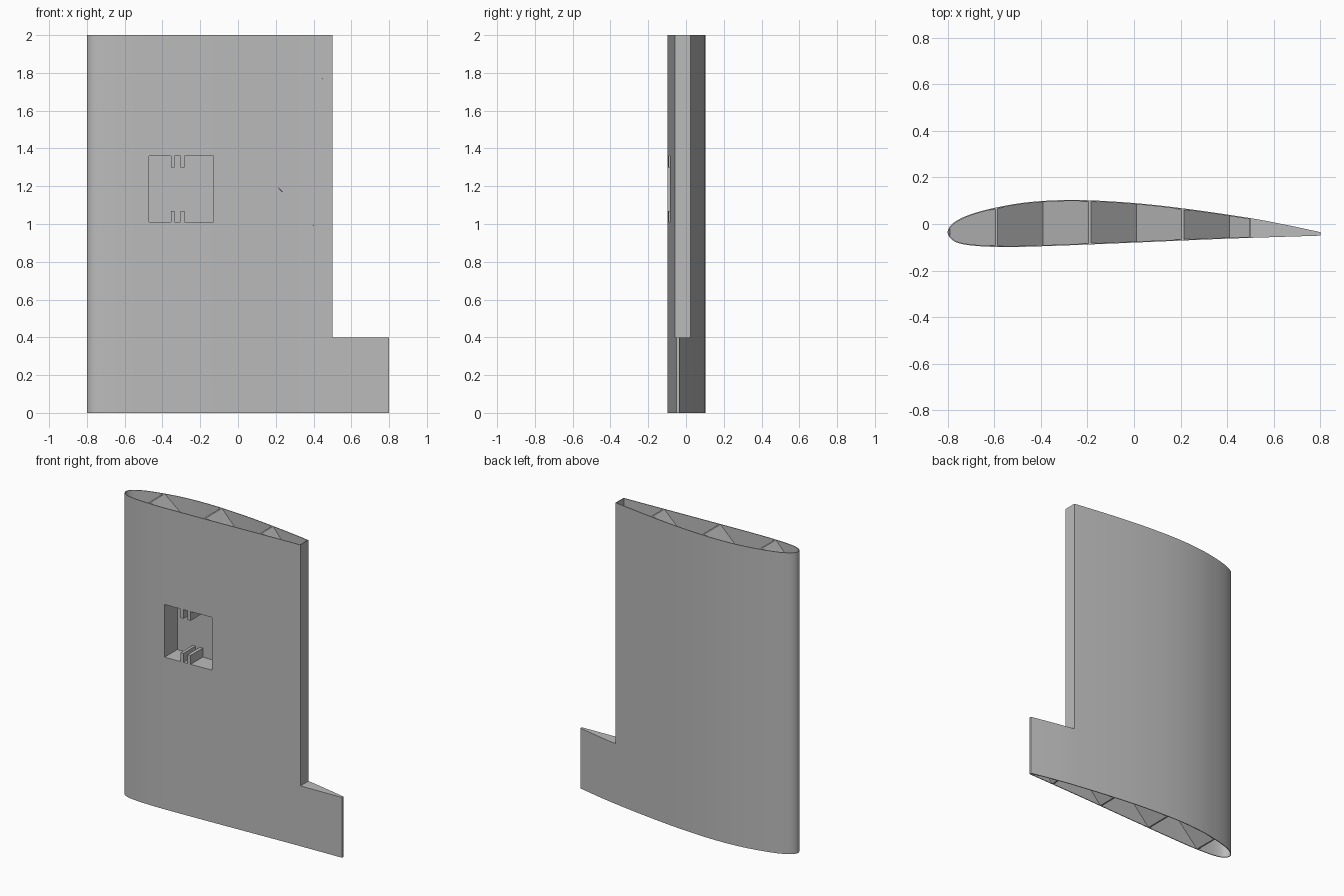
import bpy
import bmesh
import math
from mathutils import Vector

old = bpy.data.objects.get("Cube")
if old:
    bpy.data.objects.remove(old, do_unlink=True)

SKIN = 0.005          # wall thickness
STEP_X, STEP_Z = 0.5, 0.4   # corner notch at the trailing edge

grey = bpy.data.materials.new("plain_grey")
grey.use_nodes = True
grey.diffuse_color = (0.5, 0.5, 0.5, 1)
grey.node_tree.nodes["Principled BSDF"].inputs["Base Color"].default_value = (0.5, 0.5, 0.5, 1)


def prism(name, points, direction):
    """Closed solid: a flat polygon swept along a direction."""
    bm = bmesh.new()
    base = bm.faces.new([bm.verts.new(p) for p in points])
    swept = bmesh.ops.extrude_face_region(bm, geom=[base], use_keep_orig=True)
    moved = [g for g in swept["geom"] if isinstance(g, bmesh.types.BMVert)]
    bmesh.ops.translate(bm, vec=direction, verts=moved)
    bmesh.ops.recalc_face_normals(bm, faces=bm.faces)
    mesh = bpy.data.meshes.new(name)
    bm.to_mesh(mesh)
    bm.free()
    mesh.materials.append(grey)
    obj = bpy.data.objects.new(name, mesh)
    bpy.context.collection.objects.link(obj)
    return obj


def box(name, x0, x1, y0, y1, z0, z1):
    return prism(name, [(x0, y0, z0), (x1, y0, z0), (x1, y1, z0), (x0, y1, z0)], (0, 0, z1 - z0))


def boolean(obj, tool, operation, discard=False):
    mod = obj.modifiers.new("cut", "BOOLEAN")
    mod.operation, mod.object, mod.solver = operation, tool, "EXACT"
    bpy.context.view_layer.objects.active = obj
    bpy.ops.object.modifier_apply(modifier=mod.name)
    if discard:
        bpy.data.objects.remove(tool, do_unlink=True)


# Airfoil outline: upper trailing edge, round the nose, lower trailing edge
KEYS = [Vector(p) for p in (
    (.8, -.035), (.65, -.003), (.5, .025), (.25, .062), (0, .09), (-.25, .103),
    (-.45, .094), (-.6, .069), (-.7, .042), (-.76, .015), (-.79, -.01),
    (-.8, -.038), (-.785, -.065), (-.75, -.083), (-.68, -.094), (-.55, -.099),
    (-.35, -.094), (0, -.08), (.4, -.063), (.8, -.05))]


def smooth_outline(keys, steps=5):
    ends = [2 * keys[0] - keys[1]] + keys + [2 * keys[-1] - keys[-2]]
    out = []
    for a, b, c, d in zip(ends, ends[1:], ends[2:], ends[3:]):
        for i in range(steps):
            t = i / steps
            out.append(b + (c - a) * t / 2 + (a * 2 - b * 5 + c * 4 - d) * t * t / 2
                       + (b * 3 - a - c * 3 + d) * t ** 3 / 2)
    return out + [keys[-1]]


OUTLINE = smooth_outline(KEYS)


def wing_solid(name, inset, z0, z1):
    """Notched wing volume, shrunk inwards by the inset."""
    pts = []
    for i, p in enumerate(OUTLINE):
        before = (p - OUTLINE[i - 1]).normalized()
        after = (OUTLINE[(i + 1) % len(OUTLINE)] - p).normalized()
        n1, n2 = Vector((-before.y, before.x)), Vector((-after.y, after.x))
        q = p + (n1 + n2) * inset / (1 + n1.dot(n2))
        pts.append((q.x, q.y, z0))
    solid = prism(name, pts, (0, 0, z1 - z0))
    notch = box("notch", STEP_X - inset, 1.2, -.5, .5, STEP_Z - inset, 2.5)
    boolean(solid, notch, "DIFFERENCE", True)
    return solid


body = wing_solid("body_volume", 0, 0, 2)
core = wing_solid("core_volume", SKIN / 2, -.1, 2.1)
hollow = wing_solid("hollow_volume", SKIN, -.1, 2.1)

# Equipment pocket in the front skin
PX0, PX1, PZ0, PZ1, FLOOR = -.47, -.13, 1.01, 1.36, .035
cavity = box("pocket_cavity", PX0, PX1, -.3, FLOOR, PZ0, PZ1)
block = box("pocket_block", PX0 - SKIN, PX1 + SKIN, -.3, FLOOR + SKIN, PZ0 - SKIN, PZ1 + SKIN)

# Thin outer skin, open at the top and bottom
skin = wing_solid("wing_skin", 0, 0, 2)
boolean(skin, hollow, "DIFFERENCE")
boolean(skin, cavity, "DIFFERENCE")

# Pocket walls and floor
pocket = box("pocket_walls", PX0 - SKIN, PX1 + SKIN, -.3, FLOOR + SKIN, PZ0 - SKIN, PZ1 + SKIN)
boolean(pocket, core, "INTERSECT")
boolean(pocket, cavity, "DIFFERENCE")

# Paired holding tabs at the top and bottom of the pocket
for label, z0, z1 in (("lower", PZ0, PZ0 + .06), ("upper", PZ1 - .06, PZ1)):
    for side, x0, x1 in (("right", -.355, -.335), ("left", -.305, -.283)):
        tab = box(f"{label}_{side}_tab", x0, x1, -.3, FLOOR, z0, z1)
        boolean(tab, body, "INTERSECT")

# Diagonal lattice of internal ribs in both directions
HALF = .005
for lean, bays in ((1, range(-5, 4)), (-1, range(0, 8))):
    for k in bays:
        foot = -.59 + .4 * k
        head = foot + 2 * lean
        rib = prism(f"rib_{'left' if lean > 0 else 'right'}_{k - bays[0] + 1}",
                    [(foot - HALF, -.3, 0), (foot + HALF, -.3, 0),
                     (head + HALF, -.3, 2), (head - HALF, -.3, 2)], (0, .6, 0))
        boolean(rib, core, "INTERSECT")
        boolean(rib, block, "DIFFERENCE")

for helper in (body, core, hollow, cavity, block):
    bpy.data.objects.remove(helper, do_unlink=True)

# Smooth airfoil surface with crisp edges
bpy.ops.object.select_all(action="DESELECT")
skin.select_set(True)
bpy.context.view_layer.objects.active = skin
bpy.ops.object.shade_smooth_by_angle(angle=math.radians(30))
